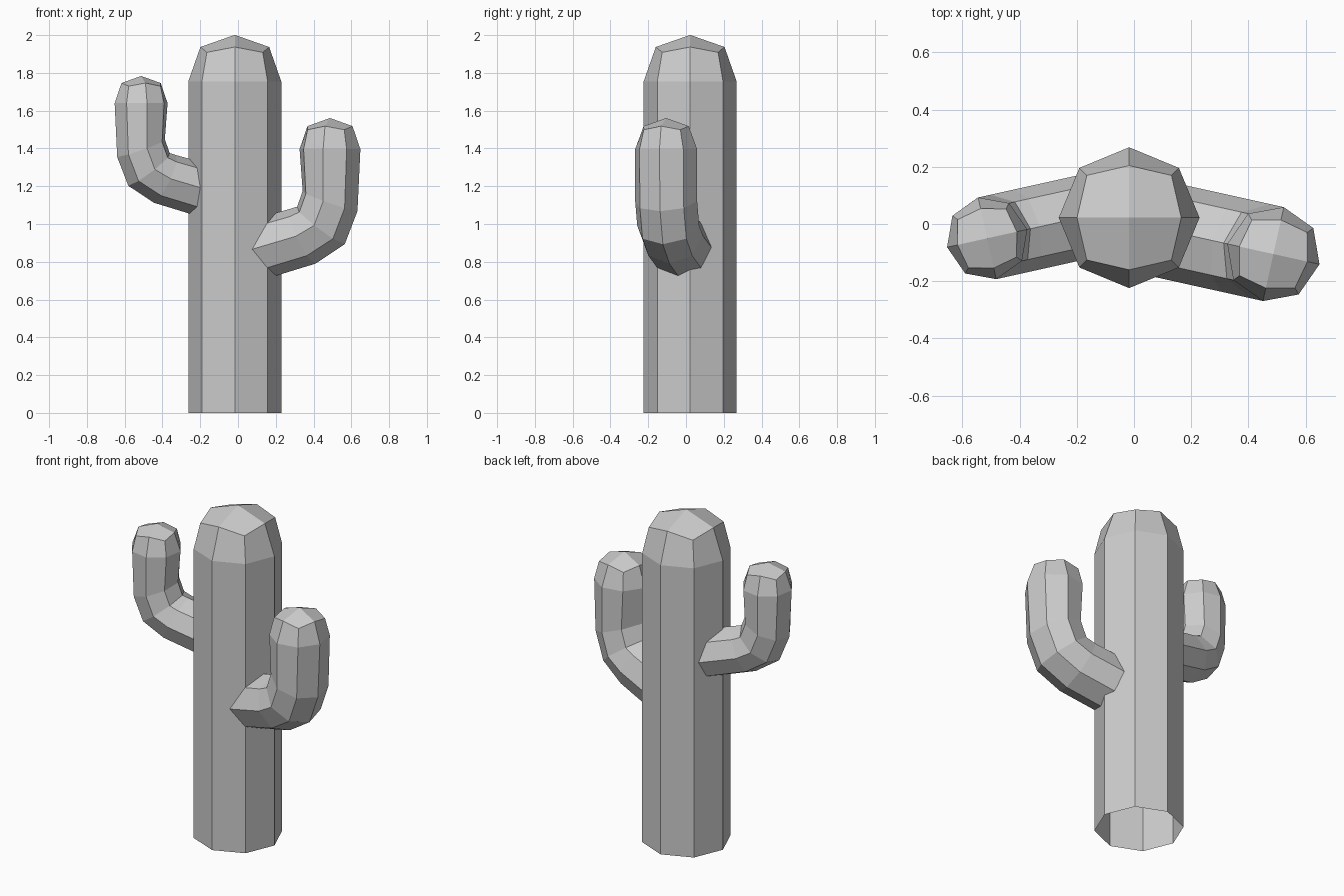
import bpy, bmesh
from math import sin, cos, pi, radians
from mathutils import Vector, Matrix

if "Cube" in bpy.data.objects:
    bpy.data.objects.remove(bpy.data.objects["Cube"])

SIDES = 8


def ring(bm, outer, inner, half_width):
    """Eight-sided section through two points of the xz plane."""
    o, i = Vector((outer[0], 0, outer[1])), Vector((inner[0], 0, inner[1]))
    mid, half = (o + i) / 2, (o - i) / 2
    return [bm.verts.new(mid + half * cos(k * pi / 4)
                         + Vector((0, half_width * sin(k * pi / 4), 0)))
            for k in range(SIDES)]


def bridge(bm, a, b):
    for k in range(SIDES):
        n = (k + 1) % SIDES
        bm.faces.new((a[k], a[n], b[n], b[k]))


def stem(name, sections, half_width, radius, matrix):
    """Tube through the sections, ending in a quad dome on a ring at z = 0."""
    bm = bmesh.new()
    rings = [ring(bm, o, i, half_width) for o, i in sections]
    # dome: outer band, then four quads meeting at the tip
    dome = []
    for k in range(SIDES):
        r, z = (0.85, 0.625) if k % 2 else (0.74, 0.74)
        a = k * pi / 4
        dome.append(bm.verts.new((r * radius * cos(a), r * radius * sin(a), z * radius)))
    rings.append(dome)
    for a, b in zip(rings, rings[1:]):
        bridge(bm, a, b)
    tip = bm.verts.new((0, 0, radius))
    for k in range(0, SIDES, 2):
        bm.faces.new((dome[k], dome[k + 1], dome[(k + 2) % SIDES], tip))
    bm.transform(matrix)
    bmesh.ops.recalc_face_normals(bm, faces=bm.faces)
    mesh = bpy.data.meshes.new(name)
    bm.to_mesh(mesh)
    bm.free()
    obj = bpy.data.objects.new(name, mesh)
    bpy.context.collection.objects.link(obj)
    return obj


# trunk, open underneath
R = 0.246
stem("trunk", [((R, -1.755), (-R, -1.755)), ((R, 0), (-R, 0))], R, R,
     Matrix.Translation((-0.017, 0.022, 1.755)))

# arms: the same bent stem, turned and scaled; sections are (outer, inner)
ARM = [((-0.45, -0.717), (-0.45, -0.38)),
       ((-0.079, -0.606), (-0.217, -0.316)),
       ((0.08, -0.503), (-0.178, -0.304)),
       ((0.149, -0.328), (-0.148, -0.221)),
       ((0.165, 0), (-0.165, 0))]
for name, place, turn, size in (
        ("right_arm", (0.487, -0.105, 1.396), -12.5, 1.0),
        ("left_arm", (-0.513, -0.05, 1.64), 192.5, 0.87)):
    stem(name, ARM, 0.168, 0.165,
         Matrix.Translation(place) @ Matrix.Rotation(radians(turn), 4, 'Z')
         @ Matrix.Scale(size, 4))
